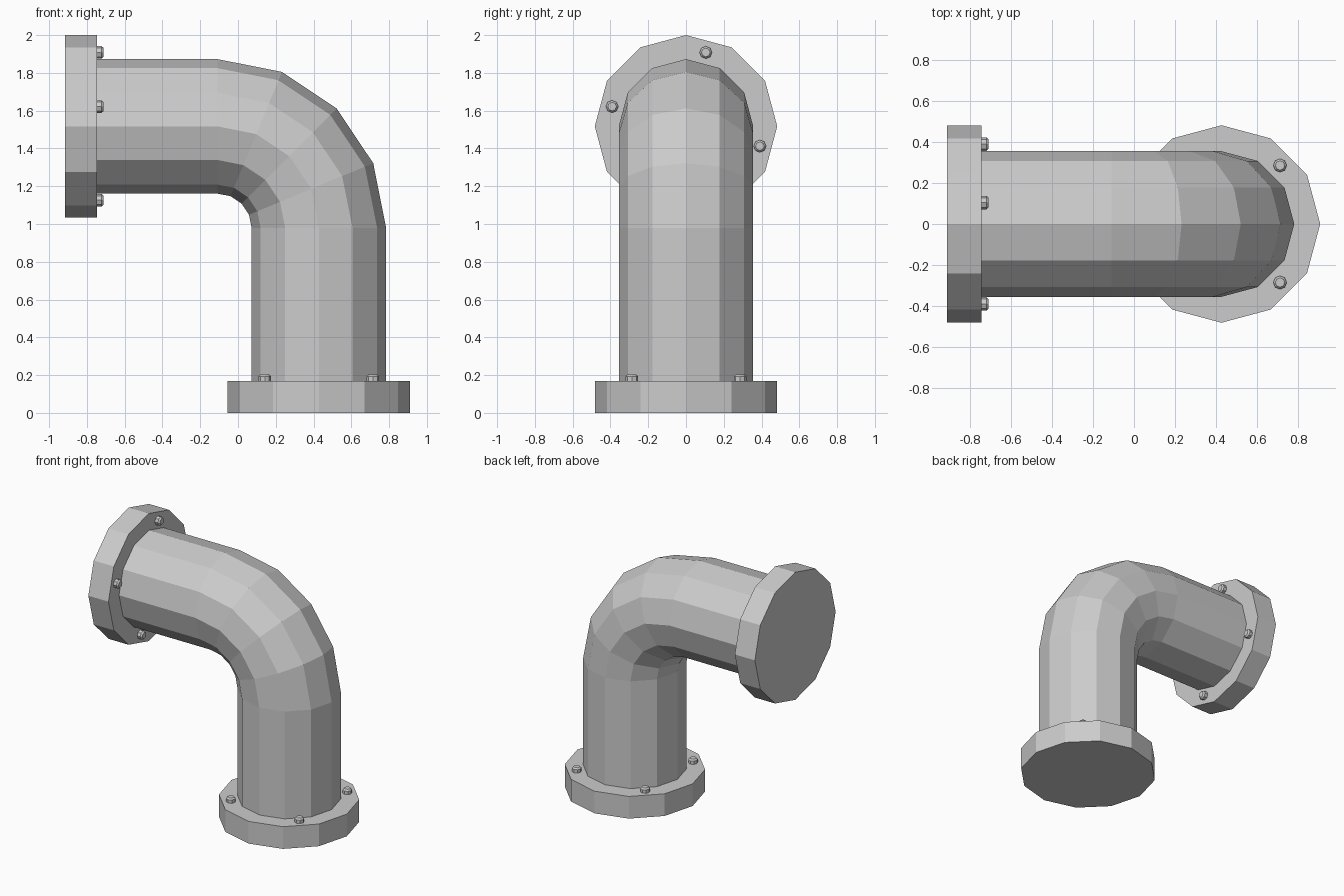
import bpy, bmesh
from math import pi, sin, cos, radians
from mathutils import Matrix, Vector

if "Cube" in bpy.data.objects:
    bpy.data.objects.remove(bpy.data.objects["Cube"])

SIDES = 12
PIPE_R, FLANGE_R, FLANGE_T = 0.356, 0.483, 0.168
CX, CZ = 0.428, 1.517          # axes of the upright and level pipes
BEND_R = 0.537                 # centreline radius of the elbow
END_X = -0.915                 # outer face of the wall flange


def finish(name, bm):
    bmesh.ops.recalc_face_normals(bm, faces=bm.faces[:])
    mesh = bpy.data.meshes.new(name)
    bm.to_mesh(mesh)
    bm.free()
    ob = bpy.data.objects.new(name, mesh)
    bpy.context.collection.objects.link(ob)
    return ob


def lathe(name, profile, matrix, sides):
    """Solid of revolution from (radius, height) pairs, capped at both ends."""
    bm = bmesh.new()
    rings = [[bm.verts.new(matrix @ Vector((r * cos(2 * pi * i / sides),
                                            r * sin(2 * pi * i / sides), h)))
              for i in range(sides)] for r, h in profile]
    for a, b in zip(rings, rings[1:]):
        for i in range(sides):
            j = (i + 1) % sides
            bm.faces.new((a[i], a[j], b[j], b[i]))
    bm.faces.new(rings[0])
    bm.faces.new(rings[-1])
    return finish(name, bm)


# Elbow pipe: rings swept up, round a quarter turn in four steps, then along -x
centre = Vector((CX - BEND_R, 0, CZ - BEND_R))
stations = [(Vector((CX, 0, FLANGE_T - 0.005)), 0)]
for k in range(5):
    a = k * pi / 8
    stations.append((centre + BEND_R * Vector((cos(a), 0, sin(a))), a))
stations.append((Vector((END_X + FLANGE_T - 0.005, 0, CZ)), pi / 2))

bm = bmesh.new()
rings = []
for pos, a in stations:
    out = Vector((cos(a), 0, sin(a)))
    rings.append([bm.verts.new(pos + PIPE_R * (cos(t) * out + sin(t) * Vector((0, 1, 0))))
                  for t in (2 * pi * i / SIDES for i in range(SIDES))])
for r0, r1 in zip(rings, rings[1:]):
    for i in range(SIDES):
        j = (i + 1) % SIDES
        bm.faces.new((r0[i], r0[j], r1[j], r1[i]))
finish("elbow_pipe", bm)


# Flanges with four bolts each; local z points along the pipe
def flange(name, matrix, first_angle):
    lathe(name, [(FLANGE_R, 0), (FLANGE_R, FLANGE_T)], matrix, SIDES)
    for k in range(4):
        a = radians(first_angle + 90 * k)
        place = matrix @ Matrix.Translation((0.405 * cos(a), 0.405 * sin(a), FLANGE_T))
        lathe(f"{name}_bolt_{k + 1}",
              [(0.033, -0.005), (0.033, 0.025), (0.023, 0.036)], place, 8)


flange("base_flange", Matrix.Translation((CX, 0, 0)), 45)
# local x -> -z, y -> y, z -> +x
flange("wall_flange", Matrix.Translation((END_X, 0, CZ)) @ Matrix.Rotation(pi / 2, 4, 'Y'), 75)
